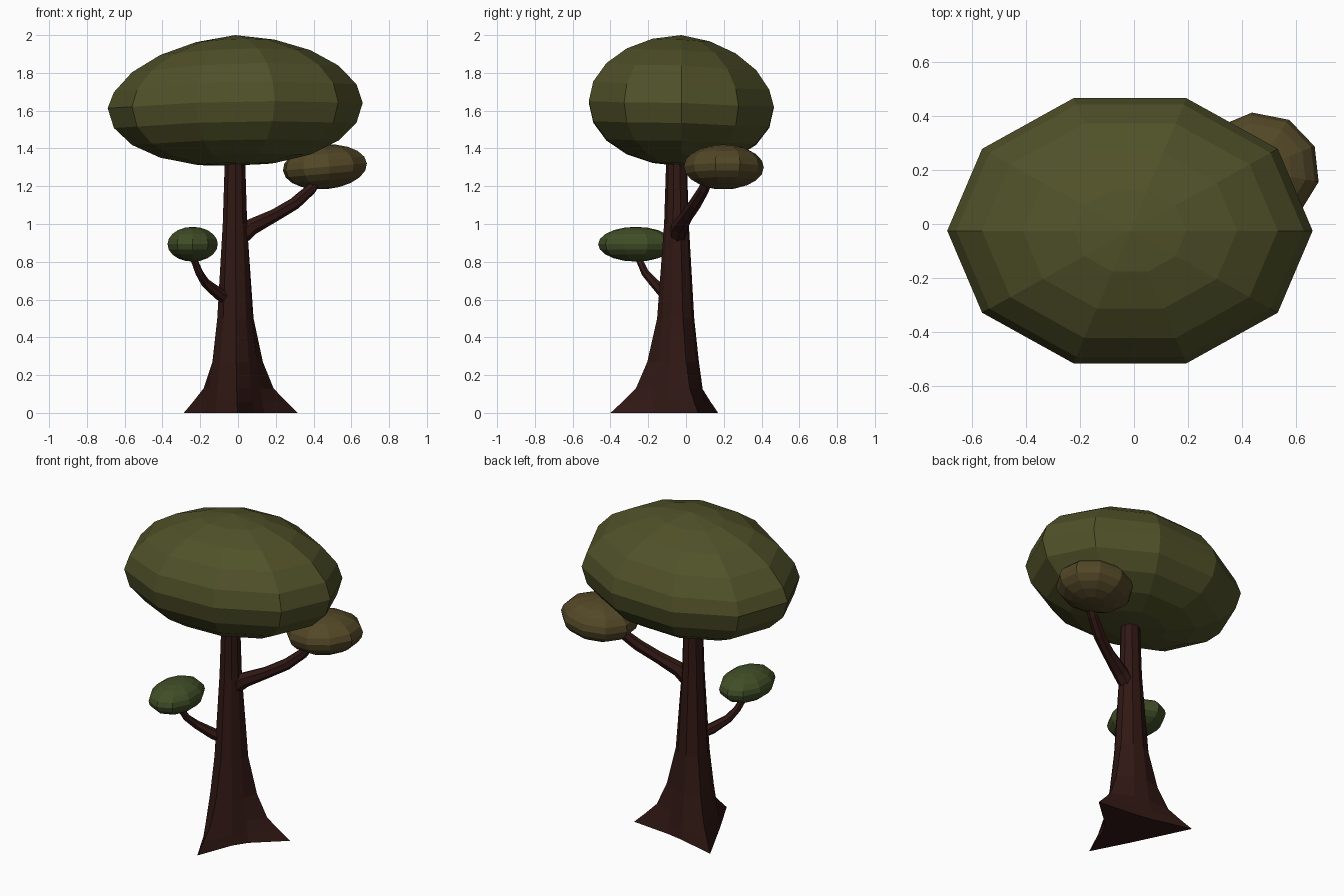
import bpy, bmesh
from math import sin, cos, pi, radians
from mathutils import Vector, Matrix

if "Cube" in bpy.data.objects:
    bpy.data.objects.remove(bpy.data.objects["Cube"])


def material(name, rgb):
    m = bpy.data.materials.new(name)
    m.diffuse_color = (*rgb, 1)
    m.use_nodes = True
    m.node_tree.nodes["Principled BSDF"].inputs["Base Color"].default_value = m.diffuse_color
    return m


def loft(name, rings, mat, start=None, end=None):
    """Skin a list of point rings; each end closes to a pole point or a flat cap."""
    bm = bmesh.new()
    vs = [[bm.verts.new(p) for p in ring] for ring in rings]
    n = len(rings[0])
    for a, b in zip(vs, vs[1:]):
        for i in range(n):
            j = (i + 1) % n
            bm.faces.new((a[i], a[j], b[j], b[i]))
    for ring, pole in ((vs[0], start), (vs[-1], end)):
        if pole is None:
            bm.faces.new(ring)
        else:
            p = bm.verts.new(pole)
            for i in range(n):
                bm.faces.new((ring[i], ring[(i + 1) % n], p))
    bmesh.ops.recalc_face_normals(bm, faces=bm.faces)
    me = bpy.data.meshes.new(name)
    bm.to_mesh(me)
    bm.free()
    me.materials.append(mat)
    ob = bpy.data.objects.new(name, me)
    bpy.context.collection.objects.link(ob)
    return ob


def foliage(name, centre, size, mat, phase=0, tilt=0, sag=None):
    """Faceted ellipsoid, ten segments by ten rings, with optional sagging."""
    rot = Matrix.Rotation(radians(tilt), 3, 'Y')

    def point(lat, lon):
        u = Vector((sin(lat) * cos(lon), sin(lat) * sin(lon), cos(lat)))
        p = Vector(a * b for a, b in zip(u, size))
        if sag:
            p.z -= sag(u)
        return Vector(centre) + rot @ p

    rings = [[point(pi * k / 10, 2 * pi * i / 10 + radians(phase)) for i in range(10)]
             for k in range(1, 10)]
    return loft(name, rings, mat, point(0, 0), point(pi, 0))


def branch(name, path, mat, sides=7):
    """Tapered tube along (x, y, z, radius) points."""
    pts = [Vector(p[:3]) for p in path]
    rings = []
    for k, p in enumerate(pts):
        d = pts[min(k + 1, len(pts) - 1)] - pts[max(k - 1, 0)]
        q = d.to_track_quat('Z', 'Y')
        r = path[k][3]
        rings.append([p + q @ Vector((r * cos(2 * pi * i / sides), r * sin(2 * pi * i / sides), 0))
                      for i in range(sides)])
    return loft(name, rings, mat)


bark = material("bark", (0.03, 0.009, 0.007))
green = material("canopy_green", (0.08, 0.082, 0.022))
ochre = material("ochre_leaf", (0.085, 0.063, 0.02))
fresh = material("fresh_leaf", (0.052, 0.075, 0.02))

# Trunk: nine sides, every third one flares into a root
profile = [(0, .35, .16), (.06, .285, .15), (.13, .215, .14), (.27, .155, .12),
           (.5, .103, .095), (1.0, .066, .066), (1.34, .055, .055)]
angles = [19, 60, 100, 141, 184, 228, 272, 308, 344]
loft("trunk", [[(-.015 + r * cos(radians(a)), -.05 + r * sin(radians(a)), z)
                for i, a in enumerate(angles) for r in [root if i % 3 == 0 else valley]]
               for z, root, valley in profile], bark)

# Branches
branch("right_branch", [(-.02, -.05, .9, .045), (.07, -.035, .985, .045), (.19, .005, 1.045, .035),
                        (.3, .05, 1.11, .034), (.385, .095, 1.185, .03), (.43, .12, 1.25, .025)], bark)
branch("left_branch", [(-.04, -.07, .6, .035), (-.1, -.11, .63, .033), (-.175, -.17, .69, .025),
                       (-.205, -.215, .74, .021), (-.245, -.26, .84, .017)], bark)


# Main canopy: top droops towards the left and back
def canopy_sag(u):
    k = 1.6 if u.z > .2 else 1.0
    return k * (.042 * max(0, -u.x) + .014 * max(0, u.x) + .03 * max(0, u.y))


foliage("canopy", (-.015, -.025, 1.655), (.675, .515, .345), green, sag=canopy_sag)

# Small leaf clusters
foliage("right_cluster", (.46, .2, 1.302), (.228, .213, .118), ochre, phase=-12, tilt=-5)
foliage("left_cluster", (-.24, -.265, .893), (.14, .2, .092), fresh, phase=18)
